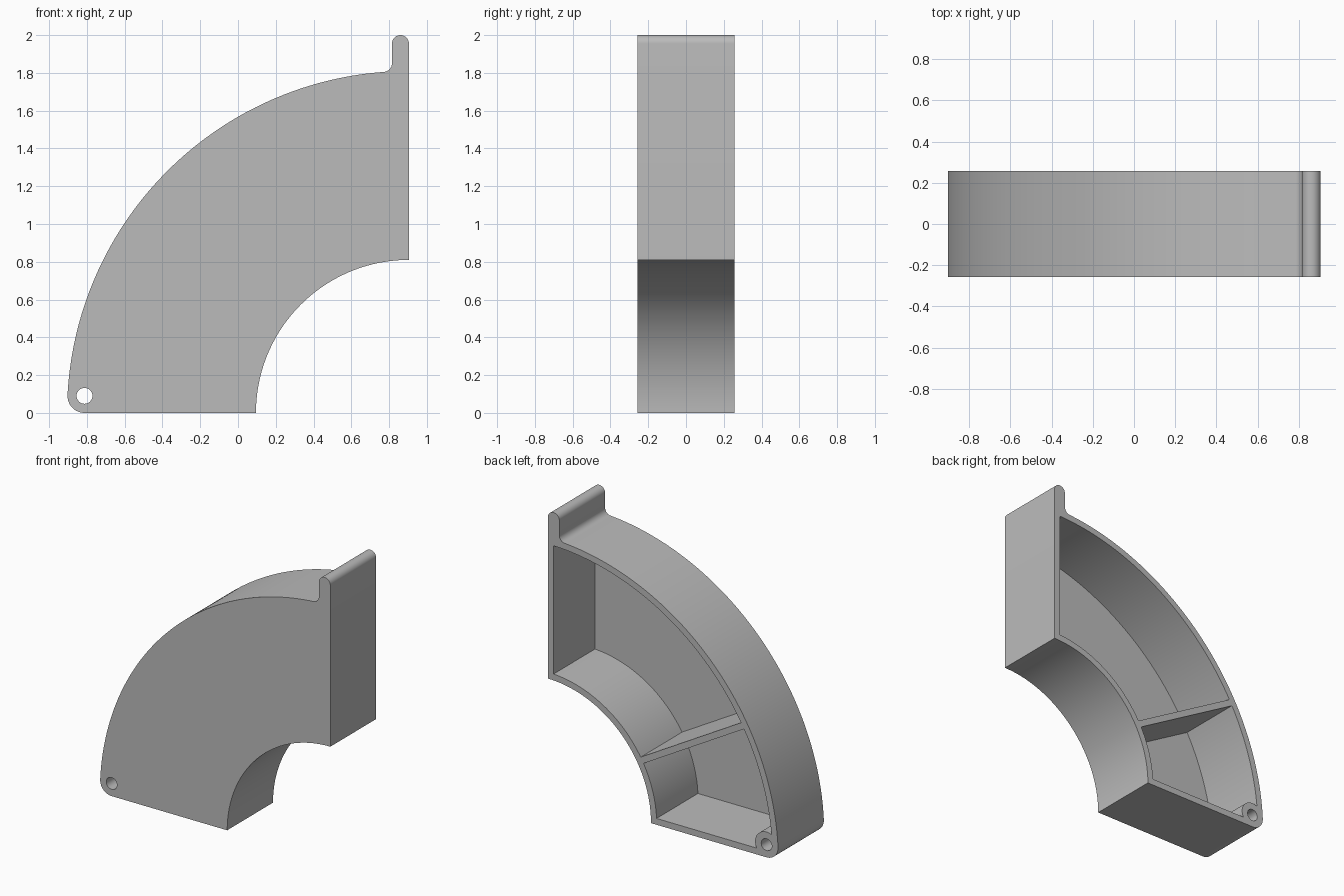
import bpy
import bmesh
from math import sin, cos, asin, acos, atan2, pi, radians, sqrt

cube = bpy.data.objects.get("Cube")
if cube:
    bpy.data.objects.remove(cube, do_unlink=True)

# Main dimensions
EDGE = 0.905             # straight side, also the x of the bend centre (z = 0)
INNER, OUTER = 0.81, 1.81
WALL = 0.045
HALF = 0.257             # half depth
BOSS, HOLE = 0.09, 0.042
RIB = radians(30)


def arc(cx, cz, r, a0, a1, n):
    return [(cx + r * cos(a0 + (a1 - a0) * i / n),
             cz + r * sin(a0 + (a1 - a0) * i / n)) for i in range(n + 1)]


def prism(name, outline, y0, y1):
    """Extrude an x-z outline from y0 to y1."""
    bm = bmesh.new()
    face = bm.faces.new([bm.verts.new((x, y0, z)) for x, z in outline])
    ext = bmesh.ops.extrude_face_region(bm, geom=[face])
    for v in ext["geom"]:
        if isinstance(v, bmesh.types.BMVert):
            v.co.y = y1
    bmesh.ops.recalc_face_normals(bm, faces=bm.faces)
    mesh = bpy.data.meshes.new(name)
    bm.to_mesh(mesh)
    bm.free()
    obj = bpy.data.objects.new(name, mesh)
    bpy.context.collection.objects.link(obj)
    return obj


def cut(target, cutter):
    """Subtract the cutter, keep the result and drop the cutter."""
    mod = target.modifiers.new("cut", "BOOLEAN")
    mod.operation = "DIFFERENCE"
    mod.solver = "EXACT"
    mod.object = cutter
    dg = bpy.context.evaluated_depsgraph_get()
    mesh = bpy.data.meshes.new_from_object(target.evaluated_get(dg))
    target.modifiers.clear()
    target.data = mesh
    bpy.data.objects.remove(cutter, do_unlink=True)


def pocket(name, low, high):
    """Ring sector between the curved walls; low/high give end angles at a radius."""
    r0, r1 = INNER + WALL, OUTER - WALL
    outline = (arc(EDGE, 0, r0, pi - low(r0), pi - high(r0), 40)
               + arc(EDGE, 0, r1, pi - high(r1), pi - low(r1), 64))
    return prism(name, outline, -HALF + 0.05, HALF + 0.1)


# Outline: inner bend, top lip with rounded tip and fillet, outer bend, round corner
boss_x = EDGE - sqrt((OUTER - BOSS) ** 2 - BOSS ** 2)
lip_x = EDGE - 2 * WALL
fillet_x = lip_x - WALL
fillet_z = sqrt((OUTER + WALL) ** 2 - (EDGE - fillet_x) ** 2)
fillet_end = atan2(-fillet_z, EDGE - fillet_x)
corner = pi - asin(BOSS / (OUTER - BOSS))
outline = arc(EDGE, 0, INNER, pi, pi / 2, 48)
outline += arc(EDGE - WALL, 2 - WALL, WALL, 0, pi, 20)
outline += arc(fillet_x, fillet_z, WALL, 0, fillet_end, 12)
outline += arc(EDGE, 0, OUTER, fillet_end + pi, corner, 96)[1:]
outline += arc(boss_x, BOSS, BOSS, corner, 1.5 * pi, 16)[1:]
body = prism("curved_duct_shell", outline, -HALF, HALF)

# Upper and lower pockets, separated by a radial rib
upper = pocket("upper_pocket", lambda r: RIB + asin(WALL / 2 / r),
               lambda r: acos(WALL / r))
lower = pocket("lower_pocket", lambda r: asin(WALL / r),
               lambda r: RIB - asin(WALL / 2 / r))
# Leave a round boss standing in the lower pocket
cut(lower, prism("boss", arc(boss_x, BOSS, BOSS, 0, 2 * pi, 48)[:-1], -0.5, 0.5))
cut(body, upper)
cut(body, lower)
# Pin hole through the boss
cut(body, prism("pin_hole", arc(boss_x, BOSS, HOLE, 0, 2 * pi, 32)[:-1], -0.5, 0.5))

# Grey plastic
grey = bpy.data.materials.new("plain_grey")
grey.use_nodes = True
color = (0.5, 0.5, 0.5, 1)
grey.diffuse_color = color
grey.node_tree.nodes["Principled BSDF"].inputs["Base Color"].default_value = color
body.data.materials.clear()
body.data.materials.append(grey)

bpy.ops.object.select_all(action="DESELECT")
body.select_set(True)
bpy.context.view_layer.objects.active = body
bpy.ops.object.shade_smooth_by_angle(angle=radians(30))
